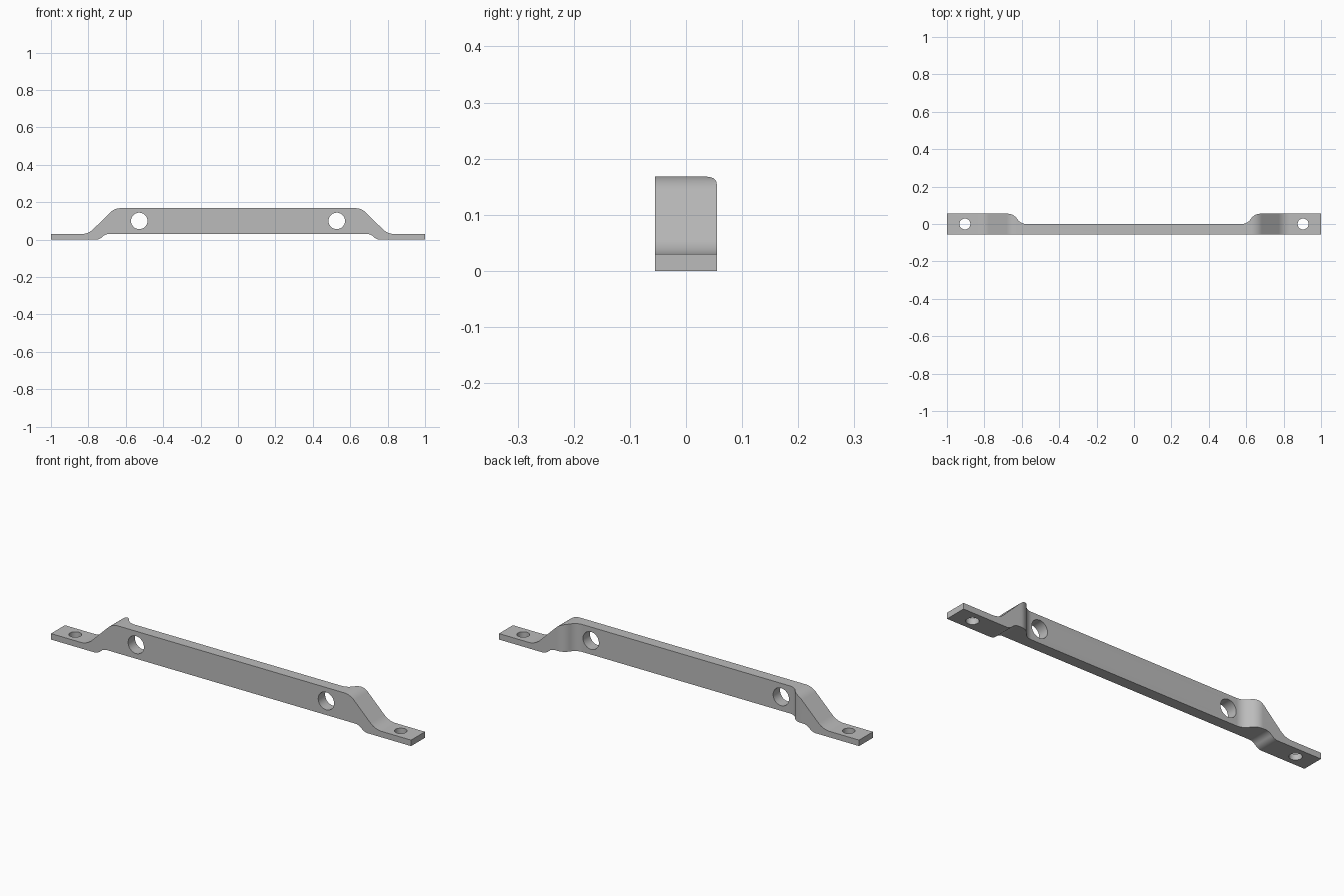
import bpy, bmesh, math
from mathutils import Vector

cube = bpy.data.objects.get("Cube")
if cube:
    bpy.data.objects.remove(cube, do_unlink=True)

grey = bpy.data.materials.new("plain grey")
grey.use_nodes = True
colour = (0.5, 0.5, 0.5, 1)
grey.diffuse_color = colour
grey.node_tree.nodes["Principled BSDF"].inputs["Base Color"].default_value = colour


def mirrored(half):
    """Close a right-hand outline with its reflection."""
    return half + [(-x, v, r) for x, v, r in reversed(half)]


def rounded(corners, steps=10):
    """Turn (u, v, radius) corners into an outline with true arc fillets."""
    out = []
    for i, (u, v, r) in enumerate(corners):
        p = Vector((u, v))
        if r == 0:
            out.append(p)
            continue
        a = (Vector(corners[i - 1][:2]) - p).normalized()
        b = (Vector(corners[(i + 1) % len(corners)][:2]) - p).normalized()
        half = a.angle(b) / 2
        centre = p + (a + b).normalized() * r / math.sin(half)
        start = p + a * r / math.tan(half) - centre
        end = p + b * r / math.tan(half) - centre
        sweep = start.angle(end)
        for k in range(steps + 1):
            t = k / steps
            out.append(centre + (start * math.sin((1 - t) * sweep)
                                 + end * math.sin(t * sweep)) / math.sin(sweep))
    return out


def prism(name, outline, axis, low, high):
    """Extrude an outline along y (drawn in xz) or along z (drawn in xy)."""
    def place(p, d):
        return (p.x, d, p.y) if axis == "y" else (p.x, p.y, d)

    bm = bmesh.new()
    face = bm.faces.new([bm.verts.new(place(p, low)) for p in outline])
    ext = bmesh.ops.extrude_face_region(bm, geom=[face])
    moved = [g for g in ext["geom"] if isinstance(g, bmesh.types.BMVert)]
    bmesh.ops.translate(bm, verts=moved, vec=place(Vector((0, 0)), high - low))
    bmesh.ops.recalc_face_normals(bm, faces=bm.faces)
    mesh = bpy.data.meshes.new(name)
    bm.to_mesh(mesh)
    bm.free()
    mesh.materials.append(grey)
    obj = bpy.data.objects.new(name, mesh)
    bpy.context.collection.objects.link(obj)
    return obj


def circle(x, v, radius, n=48):
    return [Vector((x + radius * math.cos(math.tau * i / n),
                    v + radius * math.sin(math.tau * i / n))) for i in range(n)]


def combine(target, tool, operation):
    mod = target.modifiers.new(tool.name, "BOOLEAN")
    mod.object, mod.operation, mod.solver = tool, operation, "EXACT"
    tool.hide_render = True
    bpy.context.view_layer.objects.active = target
    bpy.ops.object.modifier_apply(modifier=mod.name)
    bpy.data.objects.remove(tool, do_unlink=True)


# Raised bar with stepped-down mounting feet, seen from the front
side = mirrored([(0.71, 0.03, 0.05), (0.74, 0, 0.05), (1, 0, 0),
                 (1, 0.03, 0), (0.80, 0.03, 0.09), (0.66, 0.168, 0.08)])
handle = prism("mounting_bar", rounded(side), "y", -0.2, 0.2)

# Plan outline: thin web in the middle, full width at the ends
plan = mirrored([(0.605, 0, 0.06), (0.645, 0.055, 0.06),
                 (1.1, 0.055, 0), (1.1, -0.055, 0)])
combine(handle, prism("plan_cutter", rounded(plan), "z", -0.1, 0.3), "INTERSECT")

# Holes through the web and through the feet
for s in (-1, 1):
    combine(handle, prism("web_hole", circle(s * 0.528, 0.1, 0.044), "y", -0.2, 0.2), "DIFFERENCE")
    combine(handle, prism("foot_hole", circle(s * 0.904, 0, 0.029), "z", -0.1, 0.1), "DIFFERENCE")

# Smooth fillets and bores, crisp edges
bpy.ops.object.select_all(action="DESELECT")
handle.select_set(True)
bpy.context.view_layer.objects.active = handle
bpy.ops.object.shade_smooth_by_angle(angle=math.radians(30))
